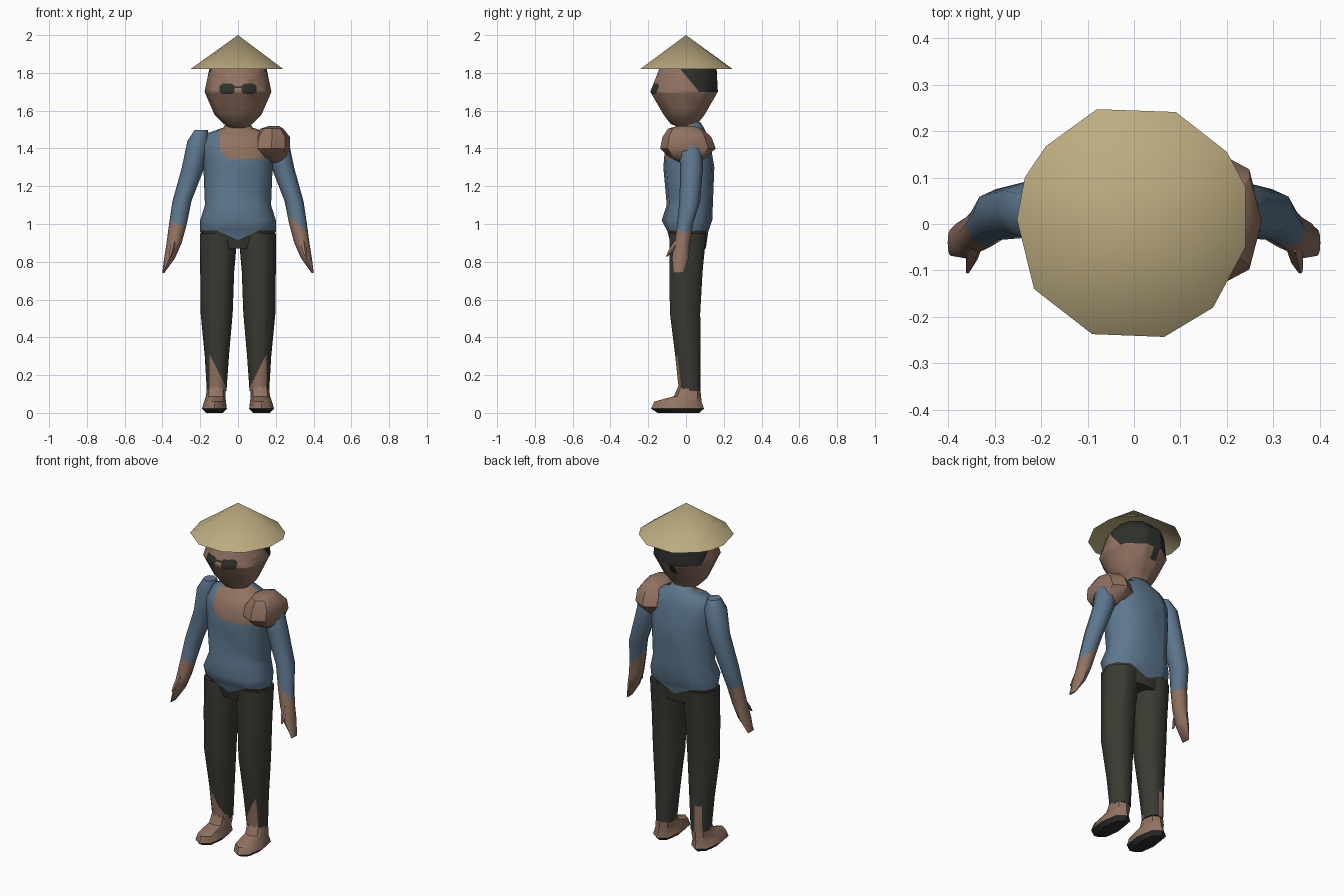
import bpy, bmesh, math
from mathutils import Vector

if "Cube" in bpy.data.objects:
    bpy.data.objects.remove(bpy.data.objects["Cube"])

# ---------- colours ----------
def material(name, rgb):
    m = bpy.data.materials.new(name)
    m.diffuse_color = (*rgb, 1)
    m.use_nodes = True
    m.node_tree.nodes["Principled BSDF"].inputs["Base Color"].default_value = m.diffuse_color
    return m

STRAW = material("straw", (0.50, 0.41, 0.215))
SKIN = material("skin", (0.285, 0.17, 0.12))
SHIRT = material("blue_cloth", (0.11, 0.185, 0.27))
TROUSER = material("dark_cloth", (0.042, 0.043, 0.032))
HAIR = material("dark_hair", (0.028, 0.030, 0.025))


# ---------- helpers ----------
def finish(name, bm, mats, cuts=(), rule=None, angle=55):
    """Cut the mesh along planes, colour faces by a rule, shade it."""
    for co, no in cuts:
        bmesh.ops.bisect_plane(bm, geom=bm.verts[:] + bm.edges[:] + bm.faces[:],
                               dist=1e-5, plane_co=co, plane_no=no)
    bmesh.ops.recalc_face_normals(bm, faces=bm.faces[:])
    if rule:
        for f in bm.faces:
            f.material_index = rule(f.calc_center_median())
    me = bpy.data.meshes.new(name)
    bm.to_mesh(me)
    bm.free()
    for m in mats:
        me.materials.append(m)
    ob = bpy.data.objects.new(name, me)
    bpy.context.collection.objects.link(ob)
    bpy.ops.object.select_all(action='DESELECT')
    ob.select_set(True)
    bpy.context.view_layer.objects.active = ob
    bpy.ops.object.shade_smooth_by_angle(angle=math.radians(angle))
    return ob


def loft(rings, n=10, p=1.0, s=1):
    """Closed skin through level rings (x, y, z, half width, half depth)."""
    bm = bmesh.new()
    loops = []
    for cx, cy, cz, rx, ry in rings:
        loop = []
        for i in range(n):
            a = 2 * math.pi * i / n
            c, d = math.cos(a), math.sin(a)
            loop.append(bm.verts.new((s * cx + rx * math.copysign(abs(c) ** p, c),
                                      cy + ry * math.copysign(abs(d) ** p, d), cz)))
        loops.append(loop)
    for lo, hi in zip(loops, loops[1:]):
        for i in range(n):
            j = (i + 1) % n
            bm.faces.new((lo[i], lo[j], hi[j], hi[i]))
    bm.faces.new(loops[0][::-1])
    bm.faces.new(loops[-1])
    return bm


# ---------- straw hat: cone with a thin inner shell ----------
rim = [(-.08, .247), (.09, .241), (.2, .155), (.24, .08), (.24, -.05), (.17, -.18),
       (.065, -.243), (-.09, -.237), (-.215, -.14), (-.252, .01), (-.235, .1), (-.19, .167)]
bm = bmesh.new()
edge = [bm.verts.new((x, y, 1.82)) for x, y in rim]
for z in (2.0, 1.98):
    tip = bm.verts.new((0, 0, z))
    for i in range(len(edge)):
        bm.faces.new((edge[i - 1], edge[i], tip))
finish("straw_hat", bm, [STRAW])

# ---------- head with hair and dark glasses ----------
head_rings = [(0, .02, 1.505, .045, .045), (0, -.01, 1.53, .075, .075), (0, -.01, 1.58, .125, .115),
              (0, -.01, 1.7, .177, .188), (0, .01, 1.82, .152, .16), (0, .01, 1.875, .1, .1),
              (0, .01, 1.9, .05, .05)]
LX, LZ, LW, LH = .058, 1.716, .039, .027
cuts = [((0, 0, 1.83), (0, 0, 1)), ((0, 0, 1.7), (0, 0, 1)), ((0, 0, 1.784), (0, 1.2, 1)),
        ((0, 0, 1.64), (0, 0, 1)), ((-.04, 0, 0), (1, 0, 0)), ((0, 0, 0), (1, 0, 0)),
        ((0, 0, 1.719), (0, 0, 1)), ((0, 0, 1.729), (0, 0, 1))]
for sx in (-1, 1):
    cuts.append(((0, 0, LZ + sx * LH), (0, 0, 1)))
    for side in (-1, 1):
        cuts.append(((side * LX + sx * LW, 0, 0), (1, 0, 0)))
        for sz in (-1, 1):
            cuts.append(((side * LX + sx * LW * .8, 0, LZ + sz * LH * .8),
                         (sx / LW, 0, sz / LH)))


def head_rule(c):
    if c.z > 1.83 or (c.z > 1.7 and c.z > 1.784 - 1.2 * c.y):
        return 1
    if c.y > 0:                                   # small lock at the nape
        return int(-.04 < c.x < 0 and c.z > 1.64)
    dx, dz = abs(abs(c.x) - LX) / LW, abs(c.z - LZ) / LH
    lens = dx < 1 and dz < 1 and dx + dz < 1.6
    bridge = abs(c.x) < LX and 1.719 < c.z < 1.729
    return int(lens or bridge)


finish("head", loft(head_rings, 10), [SKIN, HAIR], cuts, head_rule, 60)

# ---------- torso: shirt, bare chest, trouser waist ----------
torso_rings = [(0, .015, .87, .16, .09), (0, .01, .96, .2, .108), (0, .005, 1.02, .2, .134),
               (0, .02, 1.1, .175, .122), (0, .015, 1.3, .183, .135), (0, .01, 1.42, .19, .12),
               (0, .02, 1.48, .165, .09), (0, .035, 1.51, .078, .06), (0, .03, 1.54, .06, .045)]


def torso_rule(c):
    if c.z < min(.965, .915 + .45 * abs(c.x)):
        return 2
    bare = c.y < .03 and c.x > -.095 and c.z > 1.345 and c.x + c.z > 1.29
    return int(bare)


finish("torso", loft(torso_rings, 12, .85), [SHIRT, SKIN, TROUSER],
       [((0, 0, .965), (0, 0, 1)), ((0, 0, .915), (.45, 0, -1)), ((0, 0, .915), (-.45, 0, -1)),
        ((0, .03, 0), (0, 1, 0)), ((-.095, 0, 0), (1, 0, 0)), ((0, 0, 1.345), (0, 0, 1)),
        ((0, 0, 1.29), (1, 0, 1))], torso_rule, 60)

# ---------- bare shoulder bulge ----------
finish("bare_shoulder", loft([(.19, .02, 1.325, .04, .05), (.18, .01, 1.355, .085, .1),
                              (.175, .01, 1.4, .1, .147), (.18, .005, 1.46, .095, .13),
                              (.18, -.005, 1.505, .06, .09), (.19, 0, 1.52, .025, .04)], 8, .9),
       [SKIN], angle=35)

arm_rings = [(.396, -.04, .74, .005, .028), (.362, -.03, .82, .029, .044), (.338, -.02, .9, .04, .042),
             (.318, -.005, 1.0, .047, .042), (.297, .02, 1.12, .05, .055), (.237, .03, 1.3, .06, .06),
             (.208, .02, 1.44, .06, .065), (.195, .015, 1.497, .035, .04)]
thumb_rings = [(.358, -.102, .828, .005, .005), (.35, -.075, .865, .014, .016),
               (.342, -.04, .91, .018, .022)]
leg_rings = [(.113, .02, .115, .052, .06), (.112, .01, .3, .064, .07), (.113, -.005, .53, .085, .084),
             (.11, 0, .75, .09, .092), (.102, .01, .95, .1, .102)]
foot_rings = [(.125, -.04, 0, .045, .11), (.125, -.045, .022, .066, .14), (.122, -.043, .06, .058, .125),
              (.118, .008, .088, .052, .072), (.115, .018, .15, .047, .055)]

for s, tag in ((-1, "right"), (1, "left")):
    # arm: sleeve ends at a slanted cuff
    slope = .9 if s > 0 else -.4
    cuff = lambda c: c.z - (1.0 - slope * (abs(c.x) - .318))
    finish(tag + "_arm", loft(arm_rings, 8, 1, s), [SKIN, SHIRT],
           [((s * .318, 0, 1.0), (s * slope, 0, 1))], lambda c: int(cuff(c) > 0))
    finish(tag + "_thumb", loft(thumb_rings, 5, 1, s), [SKIN])

    # trouser leg with torn shin
    def leg_rule(c):
        ax = abs(c.x)
        shin = c.y < 0.005 and ax < .15 and c.z < .31 - 2 * (.15 - ax)
        calf = s < 0 and c.y > 0.005 and .11 < ax < .15 and c.z < .27
        return int(shin or calf)

    finish(tag + "_leg", loft(leg_rings, 10, .9, s), [TROUSER, SKIN],
           [((0, .005, 0), (0, 1, 0)), ((s * .15, 0, 0), (1, 0, 0)), ((s * .11, 0, 0), (1, 0, 0)),
            ((0, 0, .27), (0, 0, 1)), ((s * .15, 0, .31), (-2 * s, 0, 1))], leg_rule)

    # bare foot with dark sole
    finish(tag + "_foot", loft(foot_rings, 8, .85, s), [SKIN, HAIR], (),
           lambda c: int(c.z < .02), 45)
